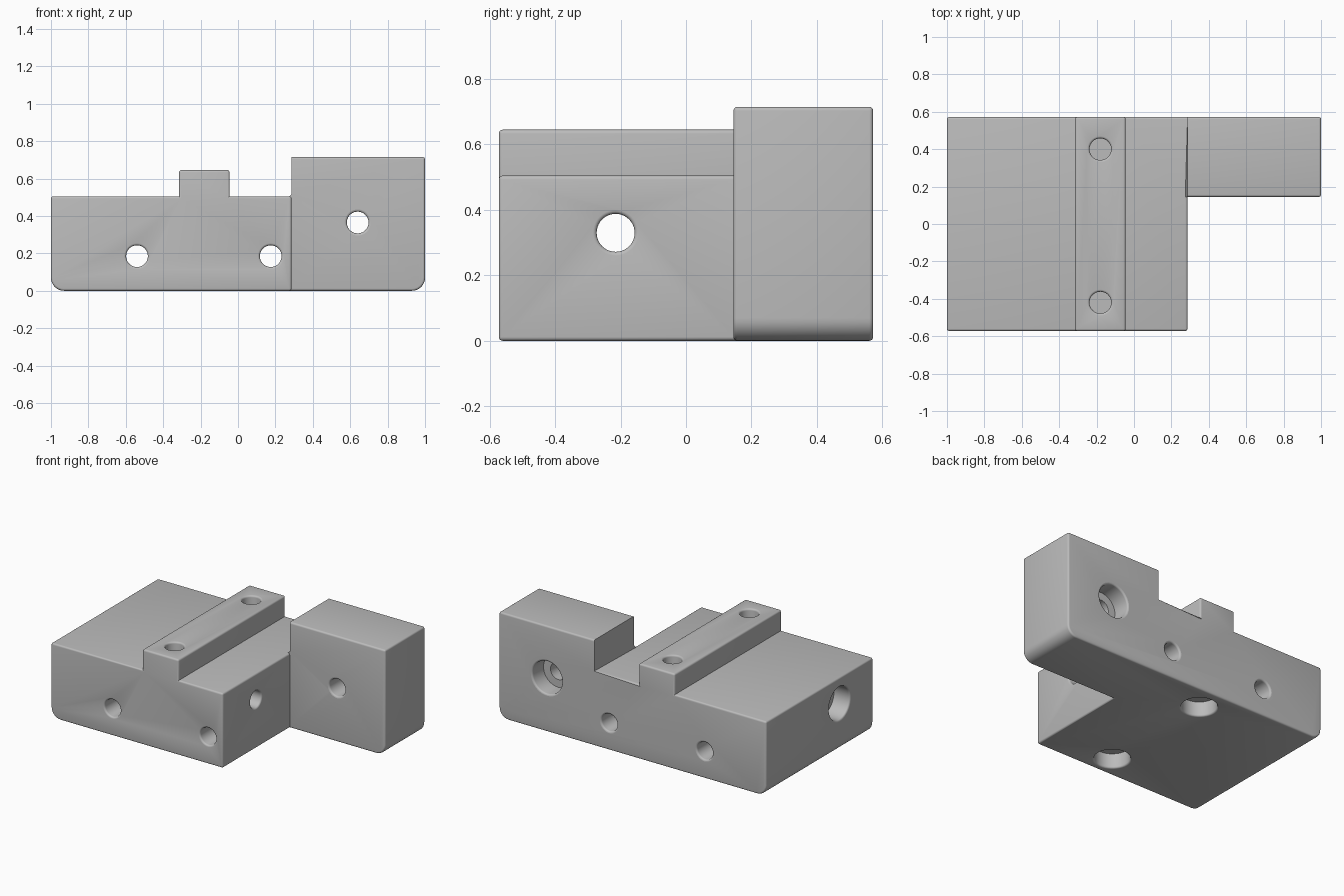
import bpy, bmesh
from math import sin, cos, pi
from mathutils import Matrix, Vector

if "Cube" in bpy.data.objects:
    bpy.data.objects.remove(bpy.data.objects["Cube"])

HALF_Y = 0.572      # half depth of the block
STEP_X = 0.286      # where the arm begins
ARM_Y = 0.145       # front of the arm
TOP, RAIL_TOP, ARM_TOP = 0.505, 0.645, 0.715
ROUND, FILLET = 0.07, 0.012
HOLE, BORE, BORE_DEPTH = 0.058, 0.11, 0.12
SIDES = 40


def make_object(name, bm):
    bmesh.ops.recalc_face_normals(bm, faces=bm.faces)
    mesh = bpy.data.meshes.new(name)
    bm.to_mesh(mesh)
    bm.free()
    ob = bpy.data.objects.new(name, mesh)
    bpy.context.collection.objects.link(ob)
    return ob


def subtract(ob, cutter):
    cutter.hide_render = True
    mod = ob.modifiers.new("cut", 'BOOLEAN')
    mod.operation = 'DIFFERENCE'
    mod.solver = 'EXACT'
    mod.object = cutter
    bpy.context.view_layer.objects.active = ob
    bpy.ops.object.modifier_apply(modifier=mod.name)
    bpy.data.objects.remove(cutter)


# Body: front silhouette with two rounded bottom corners, extruded back
def corner(cx, start):
    angles = [start + pi / 2 * i / 8 for i in range(9)]
    return [(cx + ROUND * cos(a), ROUND + ROUND * sin(a)) for a in angles]


outline = corner(-1 + ROUND, pi) + corner(1 - ROUND, 1.5 * pi) + [
    (1, ARM_TOP), (STEP_X, ARM_TOP), (STEP_X, TOP),
    (-0.045, TOP), (-0.045, RAIL_TOP), (-0.315, RAIL_TOP), (-0.315, TOP), (-1, TOP)]
bm = bmesh.new()
face = bm.faces.new([bm.verts.new((x, -HALF_Y, z)) for x, z in outline])
ext = bmesh.ops.extrude_face_region(bm, geom=[face])
bmesh.ops.translate(bm, vec=(0, 2 * HALF_Y, 0),
                    verts=[v for v in ext["geom"] if isinstance(v, bmesh.types.BMVert)])
body = make_object("mounting_block", bm)

# Notch in front of the arm
bm = bmesh.new()
bmesh.ops.create_cube(bm, size=2)
bmesh.ops.translate(bm, vec=(STEP_X + 1, ARM_Y - 1, 0.5), verts=bm.verts)
subtract(body, make_object("notch_cutter", bm))

# Small fillets on the outer edges, leaving the inner side of the arm crisp
bm = bmesh.new()
bm.from_mesh(body.data)
bmesh.ops.remove_doubles(bm, verts=bm.verts, dist=0.0001)
bmesh.ops.dissolve_limit(bm, angle_limit=0.02, verts=bm.verts, edges=bm.edges)
bm.normal_update()


def is_arm_side(f):
    return f.normal.x < -0.9 and f.calc_center_median().x > 0


rims = [e for e in bm.edges if len(e.link_faces) == 2 and e.is_convex
        and e.calc_face_angle() > 1 and not any(is_arm_side(f) for f in e.link_faces)]
bmesh.ops.bevel(bm, geom=rims, offset=FILLET, offset_type='OFFSET', segments=4,
                profile=0.5, affect='EDGES', clamp_overlap=False)
bm.to_mesh(body.data)
bm.free()


# Drills: turned profiles of (distance, radius) with flared mouths
def mouth(t, r, outward):
    arc = [pi / 2 * i / 4 for i in range(5)]
    pts = [(t - outward * FILLET * (1 - sin(a)), r + FILLET * (1 - cos(a))) for a in arc]
    return pts + [(t + outward * 0.05, r + FILLET)]


def drill(bm, origin, direction, profile):
    turn = Vector(direction).to_track_quat('Z', 'Y').to_matrix().to_4x4()
    place = Matrix.Translation(origin) @ turn
    rings = []
    for t, r in profile:
        rings.append([bm.verts.new(place @ Vector((r * cos(2 * pi * i / SIDES),
                                                   r * sin(2 * pi * i / SIDES), t)))
                      for i in range(SIDES)])
    for a, b in zip(rings, rings[1:]):
        for i in range(SIDES):
            j = (i + 1) % SIDES
            bm.faces.new((a[i], a[j], b[j], b[i]))
    bm.faces.new(rings[0][::-1])
    bm.faces.new(rings[-1])


def through(length, bored=False):
    start = mouth(0, HOLE, -1)[::-1]
    if not bored:
        return start + mouth(length, HOLE, 1)
    floor = length - BORE_DEPTH
    return start + [(floor, HOLE), (floor, BORE)] + mouth(length, BORE, 1)


bm = bmesh.new()
# Plain holes from front to back
for x in (-0.54, 0.175):
    drill(bm, (x, -HALF_Y, 0.185), (0, 1, 0), through(2 * HALF_Y))
# Counterbored holes through the arm and across the block
drill(bm, (0.64, ARM_Y, 0.365), (0, 1, 0), through(HALF_Y - ARM_Y, True))
drill(bm, (STEP_X, -0.215, 0.33), (-1, 0, 0), through(1 + STEP_X, True))
# Rail holes, each with a thin web above its bottom recess
for y in (-0.42, 0.4):
    drill(bm, (-0.18, y, 0), (0, 0, 1), [(0.12, HOLE)] + mouth(RAIL_TOP, HOLE, 1))
    drill(bm, (-0.18, y, 0), (0, 0, 1), mouth(0, BORE, -1)[::-1] + [(0.1, BORE)])
subtract(body, make_object("drill_cutter", bm))

# Material and shading
grey = bpy.data.materials.new("plain_grey")
grey.use_nodes = True
colour = (0.5, 0.5, 0.5, 1)
grey.diffuse_color = colour
grey.node_tree.nodes["Principled BSDF"].inputs["Base Color"].default_value = colour
body.data.materials.clear()
body.data.materials.append(grey)
bpy.ops.object.select_all(action='DESELECT')
body.select_set(True)
bpy.context.view_layer.objects.active = body
bpy.ops.object.shade_smooth_by_angle(angle=0.6)
